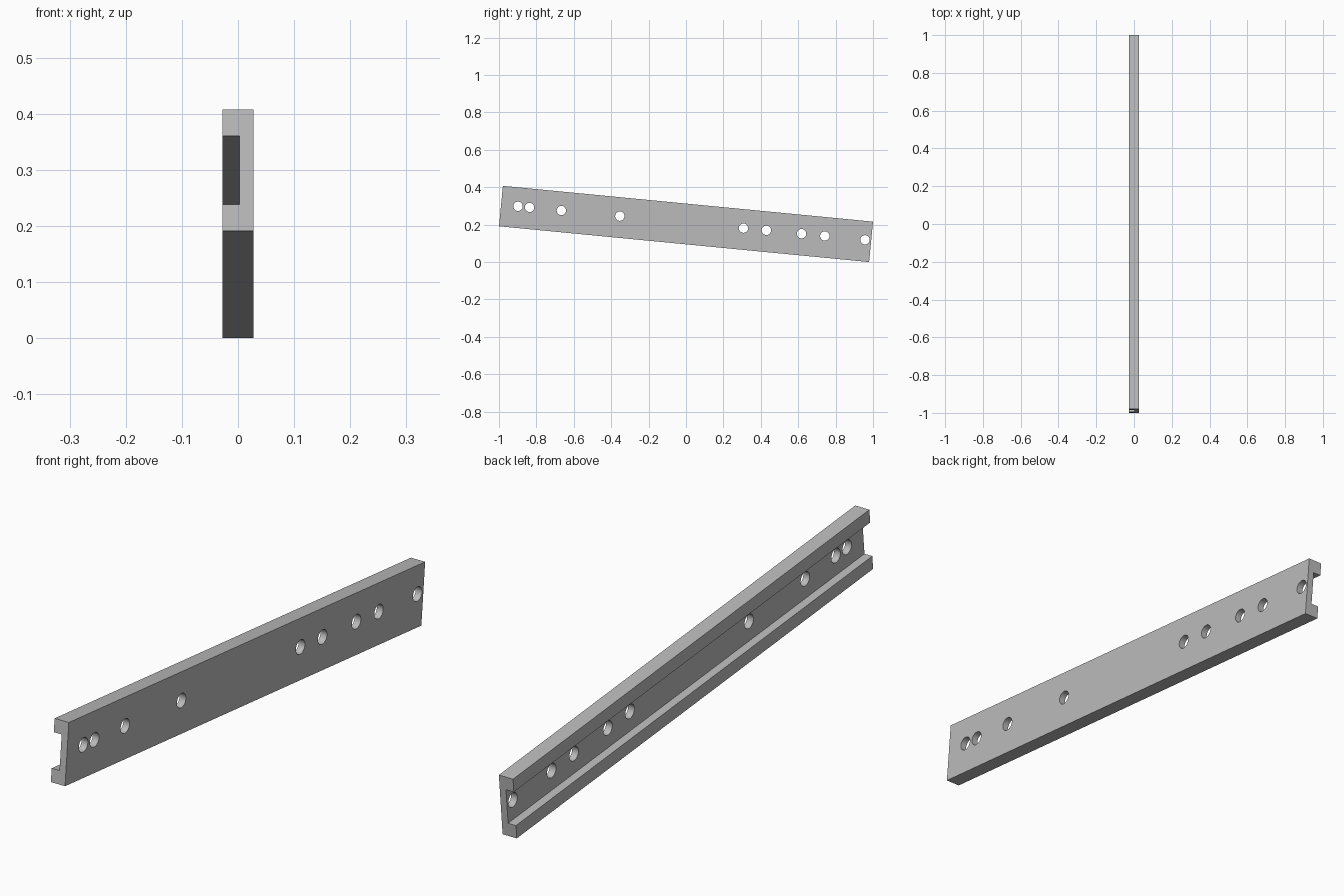
import bpy, bmesh, math
from mathutils import Matrix

default = bpy.data.objects.get("Cube")
if default:
    bpy.data.objects.remove(default, do_unlink=True)

# Dimensions along the bar's own axes
LENGTH, HEIGHT, HALF_W = 1.988, 0.217, 0.0275
LIP, WEB_X = 0.047, 0.003
TILT = math.radians(-5.52)
CENTRE_Z = 0.2037
HOLES = [-0.903, -0.841, -0.670, -0.356, 0.308, 0.431, 0.620, 0.745, 0.961]
HOLE_R, HOLE_Z = 0.025, 0.0075

steel = bpy.data.materials.new("grey steel")
steel.use_nodes = True
grey = (0.5, 0.5, 0.5, 1)
steel.diffuse_color = grey
steel.node_tree.nodes["Principled BSDF"].inputs["Base Color"].default_value = grey


def add_object(name, bm):
    bmesh.ops.recalc_face_normals(bm, faces=bm.faces)
    mesh = bpy.data.meshes.new(name)
    bm.to_mesh(mesh)
    bm.free()
    mesh.materials.append(steel)
    obj = bpy.data.objects.new(name, mesh)
    bpy.context.collection.objects.link(obj)
    return obj


# Channel bar: C-shaped profile swept along y, open towards -x
top, inner = HEIGHT / 2, HEIGHT / 2 - LIP
profile = [(HALF_W, -top), (HALF_W, top), (-HALF_W, top), (-HALF_W, inner),
           (WEB_X, inner), (WEB_X, -inner), (-HALF_W, -inner), (-HALF_W, -top)]
bm = bmesh.new()
end = bm.faces.new([bm.verts.new((x, -LENGTH / 2, z)) for x, z in profile])
swept = bmesh.ops.extrude_face_region(bm, geom=[end])["geom"]
bmesh.ops.translate(bm, vec=(0, LENGTH, 0),
                    verts=[v for v in swept if isinstance(v, bmesh.types.BMVert)])
bar = add_object("channel_bar", bm)

# Round holes through the web
bm = bmesh.new()
for y in HOLES:
    bmesh.ops.create_cone(bm, cap_ends=True, segments=32, radius1=HOLE_R, radius2=HOLE_R,
                          depth=0.1, matrix=Matrix.Translation((0.02, y, HOLE_Z))
                          @ Matrix.Rotation(math.pi / 2, 4, "Y"))
cutter = add_object("hole_cutter", bm)
cutter.hide_render = True

cut = bar.modifiers.new("holes", "BOOLEAN")
cut.operation = "DIFFERENCE"
cut.solver = "EXACT"
cut.object = cutter

bpy.ops.object.select_all(action="DESELECT")
bar.select_set(True)
bpy.context.view_layer.objects.active = bar
bpy.ops.object.modifier_apply(modifier=cut.name)
bpy.data.objects.remove(cutter, do_unlink=True)
bpy.ops.object.shade_smooth_by_angle(angle=math.radians(30))

# Tilt the bar so its back end rests on the ground
bar.rotation_euler.x = TILT
bar.location.z = CENTRE_Z
